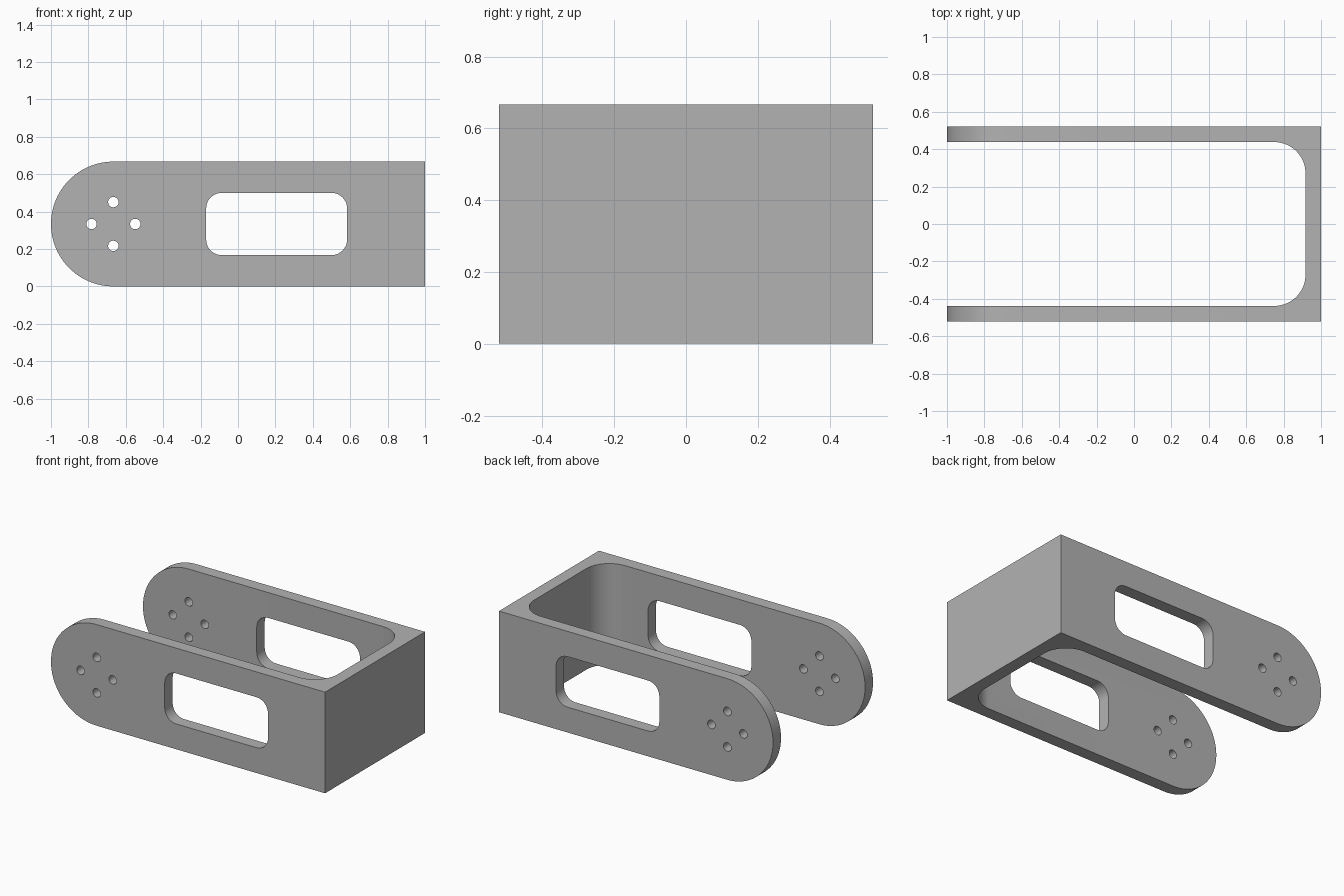
import bpy, bmesh
from math import cos, sin, pi, radians
from mathutils import Vector

cube = bpy.data.objects.get("Cube")
if cube:
    bpy.data.objects.remove(cube, do_unlink=True)

HEIGHT = 0.667
HALF_W = 0.521
WALL = 0.083
MID = HEIGHT / 2

grey = bpy.data.materials.new("bracket grey")
grey.use_nodes = True
colour = (0.45, 0.45, 0.45, 1)
grey.diffuse_color = colour
grey.node_tree.nodes["Principled BSDF"].inputs["Base Color"].default_value = colour


def arc(cx, cy, r, start, end, steps):
    """Points along an arc, angles in degrees."""
    angles = [radians(start + (end - start) * i / steps) for i in range(steps + 1)]
    return [(cx + r * cos(a), cy + r * sin(a)) for a in angles]


def prism(name, profile, to_3d, sweep):
    """Extrude a closed 2D profile along the sweep vector."""
    bm = bmesh.new()
    face = bm.faces.new([bm.verts.new(to_3d(u, v)) for u, v in profile])
    ext = bmesh.ops.extrude_face_region(bm, geom=[face])
    verts = [g for g in ext["geom"] if isinstance(g, bmesh.types.BMVert)]
    bmesh.ops.translate(bm, verts=verts, vec=Vector(sweep))
    bmesh.ops.recalc_face_normals(bm, faces=bm.faces)
    mesh = bpy.data.meshes.new(name)
    bm.to_mesh(mesh)
    bm.free()
    mesh.materials.append(grey)
    obj = bpy.data.objects.new(name, mesh)
    bpy.context.collection.objects.link(obj)
    return obj


def side_prism(name, profile):
    """Prism through both arms, from an x-z profile."""
    return prism(name, profile, lambda x, z: (x, -1, z), (0, 2, 0))


def combine(target, tool, operation):
    """Apply a boolean and discard the tool."""
    tool.hide_render = True
    mod = target.modifiers.new("cut", "BOOLEAN")
    mod.object = tool
    mod.operation = operation
    mod.solver = "EXACT"
    bpy.ops.object.modifier_apply(modifier=mod.name)
    bpy.data.objects.remove(tool, do_unlink=True)


# U-shaped body: two arms joined by an end wall with rounded inner corners
inner_y, inner_x, fillet = HALF_W - WALL, 1 - WALL, 0.167
u_shape = [(-1, -HALF_W), (1, -HALF_W), (1, HALF_W), (-1, HALF_W), (-1, inner_y)]
u_shape += arc(inner_x - fillet, inner_y - fillet, fillet, 90, 0, 16)
u_shape += arc(inner_x - fillet, fillet - inner_y, fillet, 0, -90, 16)
u_shape += [(-1, -inner_y)]
bracket = prism("clevis_bracket", u_shape, lambda x, y: (x, y, 0), (0, 0, HEIGHT))
bpy.context.view_layer.objects.active = bracket
bracket.select_set(True)

# Round the free ends of the arms
outline = arc(MID - 1, MID, MID, 90, 270, 48) + [(1.2, 0), (1.2, HEIGHT)]
outline[0], outline[48] = (MID - 1, HEIGHT + 0.0), (MID - 1, 0.0)
combine(bracket, side_prism("arm_outline", outline), "INTERSECT")

# Rounded rectangular window in each arm
x0, x1, z0, z1, r = -0.17, 0.583, 0.167, 0.5, 0.083
window = (arc(x1 - r, z1 - r, r, 0, 90, 12) + arc(x0 + r, z1 - r, r, 90, 180, 12)
          + arc(x0 + r, z0 + r, r, 180, 270, 12) + arc(x1 - r, z0 + r, r, 270, 360, 12))
combine(bracket, side_prism("window_cutter", window), "DIFFERENCE")

# Four bolt holes around the centre of each rounded end
for i in range(4):
    a = i * pi / 2
    hole = arc(MID - 1 + 0.117 * cos(a), MID + 0.117 * sin(a), 0.028, 0, 360, 24)[:-1]
    combine(bracket, side_prism("hole_cutter", hole), "DIFFERENCE")

bpy.ops.object.shade_smooth_by_angle(angle=radians(30))
